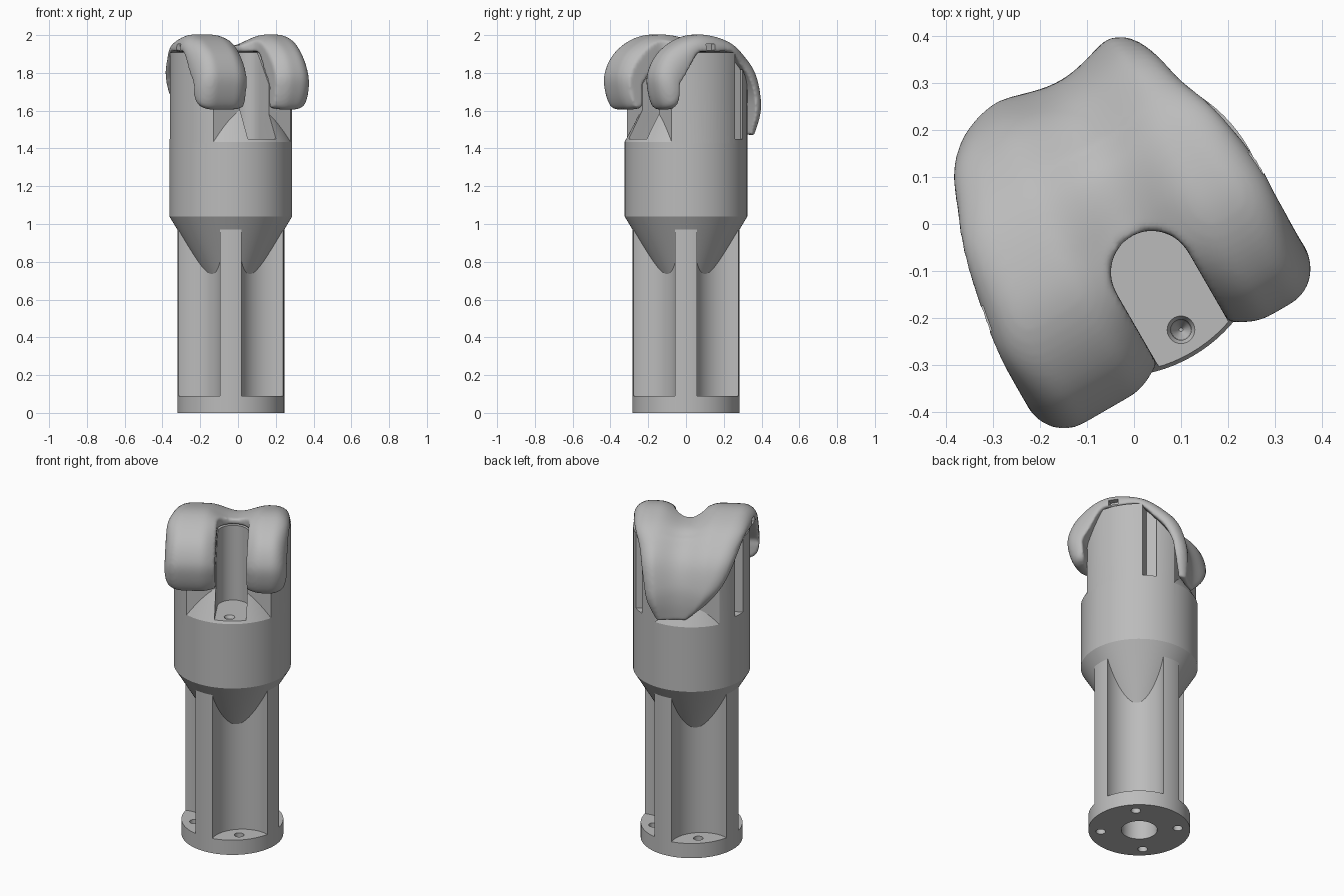
import bpy, bmesh, math
from mathutils import Matrix, Vector

if "Cube" in bpy.data.objects:
    bpy.data.objects.remove(bpy.data.objects["Cube"])

AXIS = Vector((-0.038, 0.0, 0.0))           # centre line of the post
TURN = Matrix.Rotation(math.radians(30), 4, 'Z')  # cap is turned on the post
CENTRE = TURN.inverted() @ AXIS
NOTCH_X, NOTCH_Y, NOTCH_R = -0.018, -0.108, 0.088

metal = bpy.data.materials.new("grey metal")
metal.use_nodes = True
grey = (0.5, 0.5, 0.5, 1)
metal.diffuse_color = grey
metal.node_tree.nodes["Principled BSDF"].inputs["Base Color"].default_value = grey


def make(name, bm, matrix=None):
    if matrix:
        bm.transform(matrix)
    bmesh.ops.recalc_face_normals(bm, faces=bm.faces)
    mesh = bpy.data.meshes.new(name)
    bm.to_mesh(mesh)
    bm.free()
    mesh.materials.append(metal)
    obj = bpy.data.objects.new(name, mesh)
    bpy.context.collection.objects.link(obj)
    return obj


def lathe(name, profile, centre=AXIS, sides=96):
    """Closed solid of revolution from (radius, z) pairs."""
    bm = bmesh.new()
    rings = [[bm.verts.new((centre[0] + r * math.cos(a), centre[1] + r * math.sin(a), z))
              for a in (math.tau * i / sides for i in range(sides))] for r, z in profile]
    for a, b in zip(rings, rings[1:]):
        for i in range(sides):
            j = (i + 1) % sides
            bm.faces.new((a[i], a[j], b[j], b[i]))
    bm.faces.new(rings[0])
    bm.faces.new(rings[-1])
    return make(name, bm)


def prism(name, outline, offset, matrix):
    """Extrude a closed outline of 3D points by an offset."""
    bm = bmesh.new()
    face = bm.faces.new([bm.verts.new(p) for p in outline])
    out = bmesh.ops.extrude_face_region(bm, geom=[face])
    bmesh.ops.translate(bm, vec=offset, verts=[v for v in out["geom"] if isinstance(v, bmesh.types.BMVert)])
    return make(name, bm, matrix)


def apply_modifier(obj, kind, **settings):
    mod = obj.modifiers.new(kind.title(), kind)
    for key, value in settings.items():
        setattr(mod, key, value)
    bpy.context.view_layer.objects.active = obj
    bpy.ops.object.modifier_apply(modifier=mod.name)


def combine(obj, tool, operation='DIFFERENCE', keep=False):
    tool.hide_render = True
    apply_modifier(obj, 'BOOLEAN', object=tool, operation=operation, solver='EXACT')
    if not keep:
        bpy.data.objects.remove(tool)


def shade(obj, angle):
    bpy.ops.object.select_all(action='DESELECT')
    obj.select_set(True)
    bpy.context.view_layer.objects.active = obj
    bpy.ops.object.shade_smooth_by_angle(angle=math.radians(angle))


# Base disc with fluted column
base = lathe("base_disc", [(0.283, 0), (0.283, 0.09)])
column = lathe("fluted_column", [(0.283, 0.085), (0.283, 0.975)])
for k in range(4):
    a = math.radians(45 + 90 * k)
    out = Vector((math.cos(a), math.sin(a), 0))
    combine(column, lathe("flute", [(0.175, 0.05), (0.175, 1.1)], AXIS + out * 0.317, 64))
    combine(base, lathe("screw_hole", [(0.027, -0.1), (0.027, 0.2)], AXIS + out * 0.215, 24))
bore = lathe("bore", [(0.1, -0.1), (0.1, 0.7)], AXIS, 48)
combine(base, bore, keep=True)
combine(column, bore)

# Body: cone, cylinder and sloping shoulder
body = lathe("body", [(0.13, 0.715), (0.325, 1.04), (0.325, 1.435), (0.2, 1.67)])

# Upper block, trimmed to the bevelled shape under the cap
block = lathe("upper_block", [(0.325, 1.42), (0.325, 1.95)])
side = [(-0.205, 1.38), (-0.205, 1.74), (-0.085, 1.908), (0.14, 1.908), (0.29, 1.73), (0.29, 1.38)]
combine(block, prism("block_trim", [(-1, y, z) for y, z in side], (2, 0, 0), TURN), 'INTERSECT')
combine(body, block, 'UNION')

# Notch, side grooves and shoulder screw hole
arc = [(NOTCH_X + NOTCH_R * math.cos(t), NOTCH_Y + NOTCH_R * math.sin(t), 1.45)
       for t in (math.pi * i / 20 for i in range(21))]
outline = [(NOTCH_X + NOTCH_R, -0.6, 1.45)] + arc + [(NOTCH_X - NOTCH_R, -0.6, 1.45)]
notch = prism("notch", outline, (0, 0, 0.8), TURN)
combine(body, notch, keep=True)
for s in (-1, 1):
    x0, x1 = CENTRE.x + s * 0.235, CENTRE.x + s * 0.4
    strip = [(x0, 0.147, 1.45), (x1, 0.147, 1.45), (x1, 0.216, 1.45), (x0, 0.216, 1.45)]
    combine(body, prism("groove", strip, (0, 0, 0.6), TURN))
combine(body, lathe("shoulder_hole", [(0.004, 1.3), (0.02, 1.33), (0.022, 1.435), (0.032, 1.455), (0.032, 1.5)],
                    TURN @ Vector((-0.026, -0.245, 0)), 24))

# Cap: rows of outer y, outer z, inner y, inner z, left edge, right edge
ROWS = [
    (-0.215, 1.605, -0.20, 1.635, -0.355, 0.26),
    (-0.27, 1.615, -0.20, 1.66, -0.38, 0.28),
    (-0.305, 1.70, -0.20, 1.70, -0.39, 0.29),
    (-0.31, 1.80, -0.20, 1.74, -0.39, 0.29),
    (-0.255, 1.905, -0.16, 1.80, -0.39, 0.29),
    (-0.144, 1.98, -0.09, 1.905, -0.388, 0.292),
    (-0.02, 2.003, -0.01, 1.91, -0.375, 0.294),
    (0.14, 1.965, 0.12, 1.91, -0.345, 0.272),
    (0.255, 1.885, 0.20, 1.84, -0.31, 0.24),
    (0.325, 1.80, 0.26, 1.77, -0.28, 0.225),
    (0.365, 1.68, 0.30, 1.68, -0.23, 0.208),
    (0.374, 1.58, 0.312, 1.58, -0.15, 0.19),
    (0.36, 1.465, 0.312, 1.475, -0.03, 0.14),
]


def spline(rows, steps):
    """Smooth curve through rows of numbers."""
    result = []
    for i in range(len(rows) - 1):
        p = [Vector(rows[min(max(i + d, 0), len(rows) - 1)]) for d in (-1, 0, 1, 2)]
        for k in range(steps):
            t = k / steps
            result.append(0.5 * (2 * p[1] + (p[2] - p[0]) * t + (2 * p[0] - 5 * p[1] + 4 * p[2] - p[3]) * t * t
                                 + (3 * p[1] - p[0] - 3 * p[2] + p[3]) * t ** 3))
    return result + [Vector(rows[-1])]


def cap_ring(row, count=48):
    """Two rounded runners with a groove between, closed by a flat inner side."""
    oy, oz, iy, iz, left, right = row
    radius = min(0.085, (right - left) * 0.4)
    ring = []
    for k in range(count + 1):
        x = left + (right - left) * (0.5 - 0.5 * math.cos(math.pi * k / count))
        edge = max(0, 1 - min(x - left, right - x) / radius)
        drop = 0.8 * (1 - math.sqrt(max(0, 1 - edge * edge)))
        middle = NOTCH_X + 0.035 * max(0, min(1, oy / 0.33))
        depth = 0.62 if oy < 0.2 else 0.5
        groove = abs(x - middle) / 0.17
        if groove < 1:
            drop = max(drop, depth * math.cos(groove * math.pi / 2) ** 2)
        ring.append((x, oy + (iy - oy) * drop, oz + (iz - oz) * drop))
    return ring + [(right + (left - right) * k / 12, iy, iz) for k in range(13)]


bm = bmesh.new()
rings = [[bm.verts.new(p) for p in cap_ring(row)] for row in spline(ROWS, 6)]
for a, b in zip(rings, rings[1:]):
    for i in range(len(a)):
        j = (i + 1) % len(a)
        bm.faces.new((a[i], a[j], b[j], b[i]))
bm.faces.new(rings[0])
bm.faces.new(rings[-1])
cap = make("rounded_cap", bm, TURN)
combine(cap, notch)
apply_modifier(cap, 'REMESH', mode='VOXEL', voxel_size=0.009)
apply_modifier(cap, 'SMOOTH', factor=0.5, iterations=8)

# Small square slots in both edges of the cap
for s, x in ((-1, -0.35), (1, 0.255)):
    square = [(x, y, z) for y, z in ((-0.045, 1.92), (0.01, 1.92), (0.01, 1.952), (-0.045, 1.952))]
    combine(cap, prism("edge_slot", square, (s * 0.2, 0, 0), TURN))

for obj in (base, column, body):
    shade(obj, 25)
shade(cap, 50)
